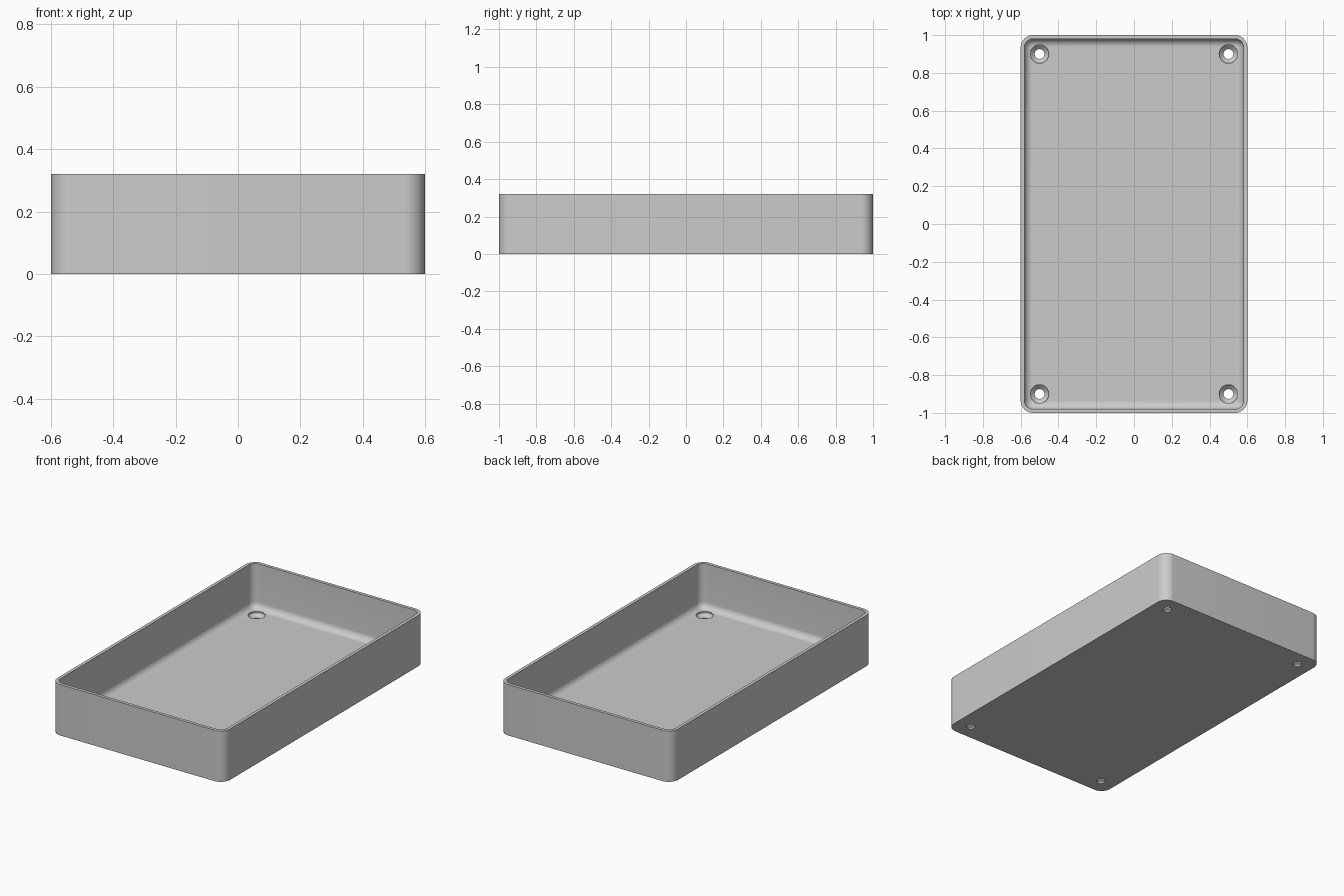
import bpy
import bmesh
from math import cos, sin, pi, radians

HALF_X, HALF_Y, HEIGHT = 0.6, 1.0, 0.32
WALL, FLOOR = 0.02, 0.04
CORNER, FILLET = 0.065, 0.04
CORNER_STEPS, FILLET_STEPS = 12, 8

cube = bpy.data.objects.get("Cube")
if cube:
    bpy.data.objects.remove(cube, do_unlink=True)

grey = bpy.data.materials.new("plain grey")
grey.use_nodes = True
colour = (0.6, 0.6, 0.6, 1)
grey.diffuse_color = colour
grey.node_tree.nodes["Principled BSDF"].inputs["Base Color"].default_value = colour


def ring(bm, inset, z):
    """Rounded rectangle of vertices, inset from the outer wall."""
    r = CORNER - inset
    cx, cy = HALF_X - CORNER, HALF_Y - CORNER
    verts = []
    for quarter, (sx, sy) in enumerate([(1, 1), (-1, 1), (-1, -1), (1, -1)]):
        for i in range(CORNER_STEPS + 1):
            a = (quarter + i / CORNER_STEPS) * pi / 2
            verts.append(bm.verts.new((sx * cx + r * cos(a), sy * cy + r * sin(a), z)))
    return verts


def loft(bm, rings):
    """Skin neighbouring rings and cap both ends."""
    n = len(rings[0])
    for low, high in zip(rings, rings[1:]):
        for i in range(n):
            j = (i + 1) % n
            bm.faces.new((low[i], low[j], high[j], high[i]))
    bm.faces.new(rings[0])
    bm.faces.new(rings[-1])
    bmesh.ops.recalc_face_normals(bm, faces=bm.faces)


def make_object(name, bm):
    mesh = bpy.data.meshes.new(name)
    bm.to_mesh(mesh)
    bm.free()
    mesh.materials.append(grey)
    obj = bpy.data.objects.new(name, mesh)
    bpy.context.collection.objects.link(obj)
    return obj


# Open tray: outer wall, rim, inner wall, filleted floor edge
profile = [(0, 0), (0, HEIGHT), (WALL, HEIGHT)]
for i in range(FILLET_STEPS + 1):
    a = i / FILLET_STEPS * pi / 2
    profile.append((WALL + FILLET * (1 - cos(a)), FLOOR + FILLET * (1 - sin(a))))
bm = bmesh.new()
loft(bm, [ring(bm, inset, z) for inset, z in profile])
tray = make_object("tray", bm)

# Countersunk screw holes in the four corners
screw_profile = [(0.026, -0.05), (0.026, 0.01), (0.049, 0.032), (0.049, 0.1)]
bm = bmesh.new()
for x in (-0.5, 0.5):
    for y in (-0.9, 0.9):
        loft(bm, [[bm.verts.new((x + r * cos(k * pi / 16), y + r * sin(k * pi / 16), z))
                   for k in range(32)] for r, z in screw_profile])
cutter = make_object("screw_hole_cutter", bm)
cutter.hide_render = True

holes = tray.modifiers.new("screw holes", "BOOLEAN")
holes.operation = "DIFFERENCE"
holes.solver = "EXACT"
holes.object = cutter
bpy.ops.object.select_all(action="DESELECT")
tray.select_set(True)
bpy.context.view_layer.objects.active = tray
bpy.ops.object.modifier_apply(modifier=holes.name)
bpy.data.objects.remove(cutter, do_unlink=True)
bpy.ops.object.shade_smooth_by_angle(angle=radians(30))
